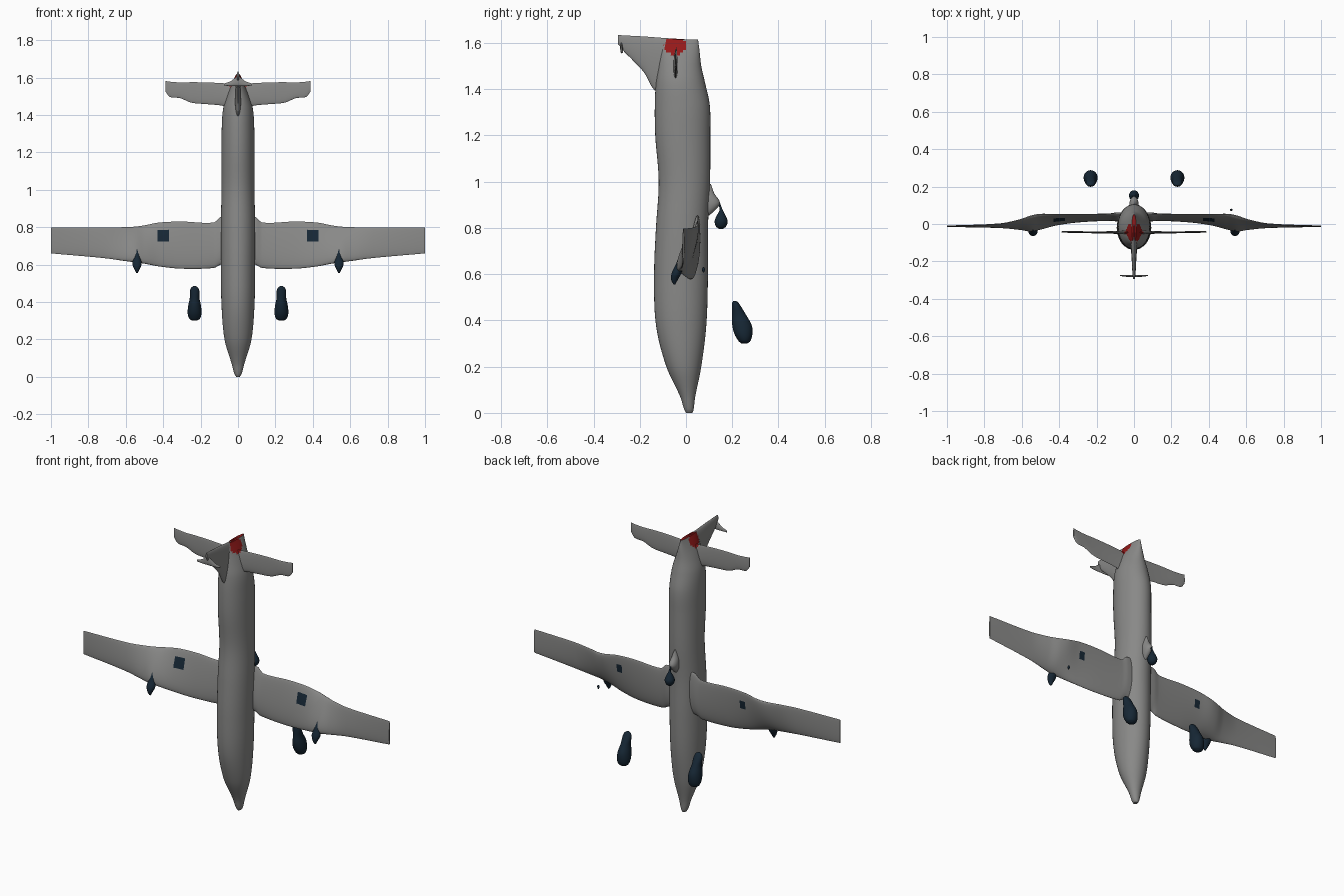
import bpy, bmesh, math
from mathutils import Vector


def material(name, rgb):
    m = bpy.data.materials.new(name)
    m.diffuse_color = (*rgb, 1)
    return m


GREY = material("hull_grey", (0.25, 0.25, 0.245))
NAVY = material("dark_navy", (0.008, 0.02, 0.035))
RED = material("tail_red", (0.3, 0.01, 0.01))


def resample(st, sub):
    """Catmull-Rom interpolation of station tuples (first value is kept monotonic)."""
    out = []
    for i in range(len(st) - 1):
        p0, p1, p2, p3 = st[max(i - 1, 0)], st[i], st[i + 1], st[min(i + 2, len(st) - 1)]
        for k in range(sub):
            t = k / sub
            row = [p1[0] + (p2[0] - p1[0]) * t]
            for j in range(1, len(p1)):
                d1 = (p2[j] - p0[j]) / (p2[0] - p0[0]) * (p2[0] - p1[0])
                d2 = (p3[j] - p1[j]) / (p3[0] - p1[0]) * (p2[0] - p1[0])
                row.append((2*t**3 - 3*t*t + 1)*p1[j] + (t**3 - 2*t*t + t)*d1
                           + (3*t*t - 2*t**3)*p2[j] + (t**3 - t*t)*d2)
            out.append(row)
    return out + [list(st[-1])]


def loft(name, stations, ring, mat, n=32, sub=4, spots=()):
    bm = bmesh.new()
    rings = [[bm.verts.new(ring(s, 2 * math.pi * k / n)) for k in range(n)]
             for s in resample(stations, sub)]
    for a, b in zip(rings, rings[1:]):
        for k in range(n):
            j = (k + 1) % n
            bm.faces.new((a[k], a[j], b[j], b[k]))
    bm.faces.new(rings[0])
    bm.faces.new(rings[-1])
    # painted spots: (centre, radius, material)
    for f in bm.faces:
        for i, (c, r, _) in enumerate(spots):
            if (f.calc_center_median() - Vector(c)).length < r:
                f.material_index = i + 1
    bmesh.ops.recalc_face_normals(bm, faces=bm.faces)
    me = bpy.data.meshes.new(name)
    bm.to_mesh(me)
    bm.free()
    for m in [mat] + [s[2] for s in spots]:
        me.materials.append(m)
    o = bpy.data.objects.new(name, me)
    bpy.context.collection.objects.link(o)
    bpy.ops.object.select_all(action='DESELECT')
    o.select_set(True)
    bpy.context.view_layer.objects.active = o
    bpy.ops.object.shade_smooth_by_angle(angle=math.radians(40))
    return o


def body_ring(cx=0.0):
    """Oval section across z; station = z, half width, y min, y max."""
    def ring(s, a):
        z, w, y0, y1 = s
        return (cx + w * math.cos(a), (y0 + y1) / 2 + (y1 - y0) / 2 * math.sin(a), z)
    return ring


def wing_ring(s, a):
    """Aerofoil section across x; station = x, z lead, z trail, y lead, y trail, thickness."""
    x, z0, z1, y0, y1, th = s
    c = (1 - math.cos(a)) / 2
    return (x, y0 + (y1 - y0) * c + th / 2 * math.sin(a) * (1.2 - 0.5 * c), z0 + (z1 - z0) * c)


def fin_ring(s, a):
    """Fin section across y; station = y, z lead, z trail, thickness."""
    y, z0, z1, th = s
    return (th / 2 * math.sin(a), y, (z0 + z1) / 2 - (z1 - z0) / 2 * math.cos(a))


def both_sides(st):
    return [(-s[0], *s[1:]) for s in reversed(st[1:])] + st


tail_spot = ((0, -0.045, 1.58), 0.05, RED)

# fuselage, nose down
loft("fuselage", [
    (0.0, 0.01, 0.0, 0.028), (0.015, 0.019, -0.008, 0.033), (0.07, 0.034, -0.025, 0.04),
    (0.2, 0.072, -0.085, 0.066), (0.38, 0.088, -0.13, 0.088), (0.6, 0.092, -0.138, 0.095),
    (0.8, 0.092, -0.13, 0.095), (1.0, 0.088, -0.118, 0.104), (1.2, 0.088, -0.133, 0.105),
    (1.33, 0.087, -0.135, 0.103), (1.43, 0.08, -0.13, 0.082), (1.5, 0.06, -0.12, 0.066),
    (1.57, 0.032, -0.11, 0.058), (1.615, 0.012, -0.1, 0.052)],
    body_ring(), GREY, 40, 6, [tail_spot])

# main wing with swollen engine section
wing = [
    (0, 0.6, 0.84, 0.03, 0.05, 0.04), (0.09, 0.6, 0.855, 0.03, 0.05, 0.045),
    (0.13, 0.582, 0.825, 0.028, 0.05, 0.035), (0.3, 0.578, 0.83, 0.015, 0.05, 0.03),
    (0.42, 0.59, 0.825, -0.002, 0.05, 0.035), (0.5, 0.605, 0.81, -0.02, 0.05, 0.05),
    (0.55, 0.612, 0.803, -0.028, 0.04, 0.055), (0.61, 0.62, 0.8, -0.024, 0.022, 0.035),
    (0.72, 0.635, 0.798, -0.016, 0.0, 0.02), (1.0, 0.66, 0.798, -0.012, -0.012, 0.008)]
loft("wing", both_sides(wing), wing_ring, GREY, 44, 7,
     [((s * 0.4, 0.02, 0.755), 0.036, NAVY) for s in (-1, 1)])

# horizontal stabiliser
stab = [
    (0, 1.43, 1.565, -0.045, -0.045, 0.024), (0.085, 1.45, 1.57, -0.045, -0.045, 0.016),
    (0.17, 1.458, 1.574, -0.045, -0.045, 0.012), (0.25, 1.466, 1.575, -0.044, -0.044, 0.01),
    (0.31, 1.49, 1.574, -0.043, -0.043, 0.01), (0.365, 1.497, 1.578, -0.042, -0.042, 0.009),
    (0.388, 1.525, 1.582, -0.042, -0.042, 0.006)]
loft("stabiliser", both_sides(stab), wing_ring, GREY, 28, 5, [tail_spot])

# upright fin and the small cross plate at its tip
loft("fin", [(-0.295, 1.597, 1.634, 0.01), (-0.27, 1.565, 1.633, 0.016),
             (-0.235, 1.53, 1.631, 0.02), (-0.18, 1.47, 1.628, 0.026),
             (-0.14, 1.4, 1.625, 0.032), (-0.07, 1.36, 1.62, 0.036),
             (0.03, 1.4, 1.614, 0.03)], fin_ring, GREY, 28, 5, [tail_spot])
loft("fin_tip_plate", both_sides([(0, 1.555, 1.605, -0.278, -0.28, 0.012),
                                  (0.04, 1.555, 1.58, -0.278, -0.278, 0.009),
                                  (0.075, 1.557, 1.568, -0.275, -0.275, 0.006)]),
     wing_ring, GREY, 20)

# belly fairing and the dark drop beside it
loft("belly_fairing", [(0.85, 0.006, 0.08, 0.095), (0.88, 0.02, 0.075, 0.13),
                       (0.91, 0.024, 0.07, 0.147), (0.95, 0.018, 0.07, 0.122),
                       (0.99, 0.005, 0.08, 0.108)], body_ring(), GREY, 24)
loft("belly_drop", [(0.796, 0.008, 0.143, 0.16), (0.806, 0.02, 0.13, 0.173),
                    (0.83, 0.027, 0.124, 0.18), (0.855, 0.018, 0.134, 0.17),
                    (0.88, 0.006, 0.146, 0.158), (0.905, 0.004, 0.138, 0.148)],
     body_ring(), NAVY, 24)

# paired pods below the nose and dark engine tips on the wing
pod = [(0.3, 0.012, 0.24, 0.265), (0.31, 0.028, 0.228, 0.278), (0.34, 0.037, 0.21, 0.287),
       (0.38, 0.034, 0.2, 0.284), (0.42, 0.026, 0.2, 0.262), (0.46, 0.025, 0.199, 0.238),
       (0.477, 0.018, 0.2, 0.226), (0.485, 0.006, 0.206, 0.216)]
tip = [(0.556, 0.004, -0.054, -0.046), (0.575, 0.014, -0.064, -0.036),
       (0.605, 0.025, -0.062, -0.02), (0.64, 0.016, -0.045, -0.012),
       (0.68, 0.005, -0.03, -0.015)]
for side, s in (("left", -1), ("right", 1)):
    loft(side + "_pod", pod, body_ring(s * 0.232), NAVY, 28, 5)
    loft(side + "_engine_tip", tip, body_ring(s * 0.54), NAVY, 24)

# loose speck behind the right wing
loft("speck", [(0.608, 0.003, 0.073, 0.078), (0.62, 0.007, 0.069, 0.082),
               (0.63, 0.003, 0.073, 0.078)], body_ring(0.52), NAVY, 12)
